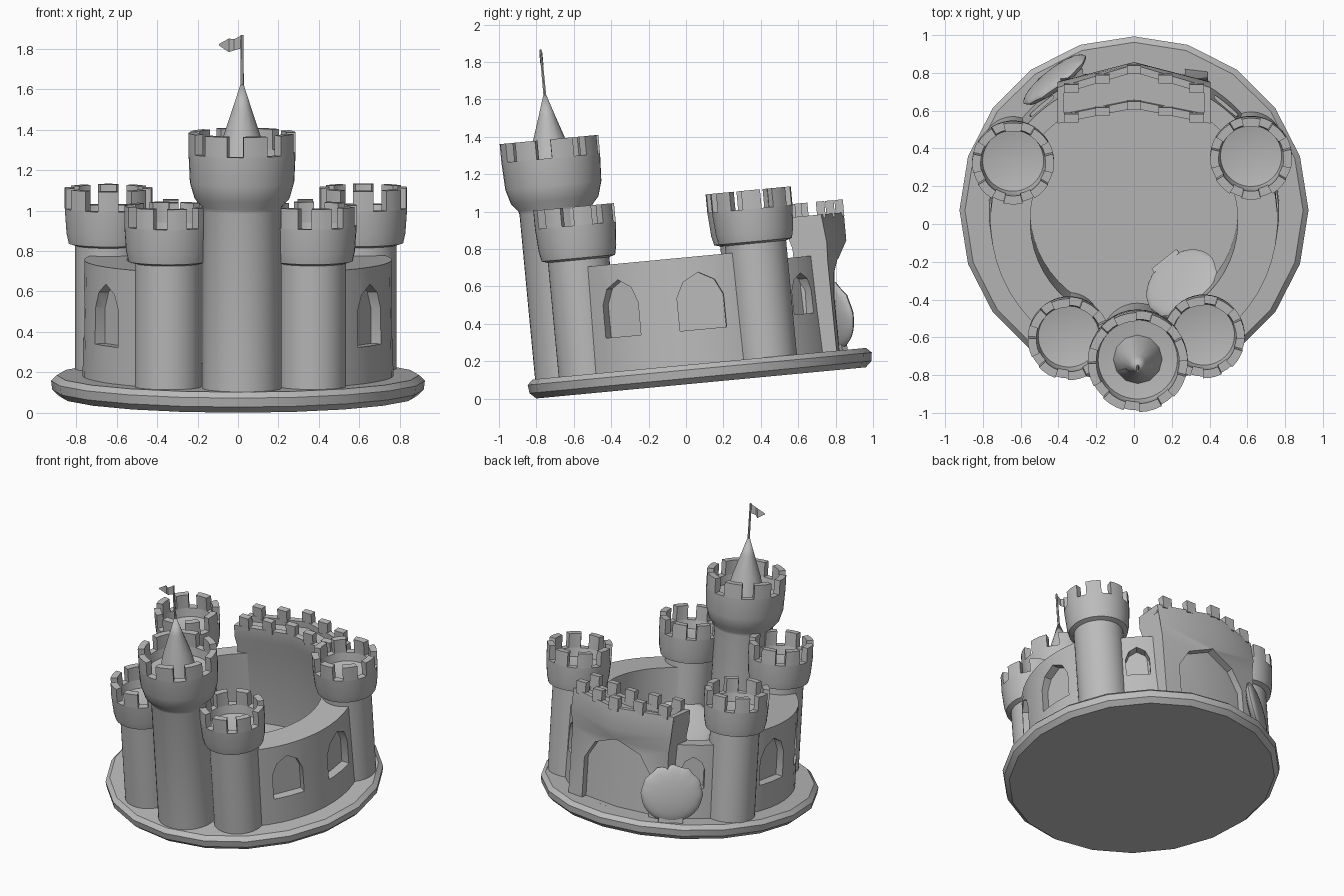
import bpy, bmesh, math
from mathutils import Matrix, Vector

cube = bpy.data.objects.get("Cube")
if cube:
    bpy.data.objects.remove(cube, do_unlink=True)

grey = bpy.data.materials.new("sand_grey")
grey.use_nodes = True
grey.diffuse_color = (0.5, 0.5, 0.5, 1)
grey.node_tree.nodes["Principled BSDF"].inputs["Base Color"].default_value = (0.5, 0.5, 0.5, 1)

# The whole castle leans gently forward
TILT = Matrix.Translation((0, 0.08, 0.09)) @ Matrix.Rotation(math.radians(5.4), 4, "X")
parts = []


def finish(bm, name, matrix=Matrix()):
    """Turn a bmesh into an object placed in the castle frame."""
    bmesh.ops.recalc_face_normals(bm, faces=bm.faces)
    bm.transform(matrix)
    mesh = bpy.data.meshes.new(name)
    bm.to_mesh(mesh)
    bm.free()
    mesh.materials.append(grey)
    ob = bpy.data.objects.new(name, mesh)
    bpy.context.collection.objects.link(ob)
    parts.append(ob)
    return ob


def revolve(profile, sides, angle=math.tau, start=0.0, closed=False):
    """Spin a (radius, height) profile around z."""
    bm = bmesh.new()
    vs = [bm.verts.new((r, 0, z)) for r, z in profile]
    edges = [bm.edges.new(p) for p in zip(vs, vs[1:])]
    geom = vs + edges
    if closed:
        geom += [bm.edges.new((vs[-1], vs[0])), bm.faces.new(vs)]
    bmesh.ops.spin(bm, geom=geom, axis=(0, 0, 1), cent=(0, 0, 0), angle=angle, steps=sides)
    bmesh.ops.remove_doubles(bm, verts=bm.verts, dist=1e-4)
    bm.transform(Matrix.Rotation(start, 4, "Z"))
    return bm


def box(bm, centre, size):
    m = Matrix.Translation(centre) @ Matrix.Diagonal((*size, 1))
    bmesh.ops.create_cube(bm, size=1, matrix=m)


def arch(half, bottom, top, depth, bend=0.0):
    """Pointed arch block running along y, optionally bent along its middle."""
    bm = bmesh.new()
    h = top - bottom
    low, apex = bm.verts.new((0, 0, bottom)), bm.verts.new((0, 0, top))
    for s in (-1, 1):
        side = [bm.verts.new((s * half * u, 0, bottom + h * v))
                for u, v in ((1, 0), (1, 0.58), (0.68, 0.85))]
        bm.faces.new([low] + side + [apex])
    new = bmesh.ops.extrude_face_region(bm, geom=bm.faces[:])["geom"]
    for v in new:
        if isinstance(v, bmesh.types.BMVert):
            v.co.y += depth
    for v in bm.verts:
        v.co.y -= bend * abs(v.co.x)
    return bm


def carve(target, cutters):
    for c in cutters:
        mod = target.modifiers.new("cut", "BOOLEAN")
        mod.object, mod.solver = c, "EXACT"
    bpy.context.view_layer.update()
    graph = bpy.context.evaluated_depsgraph_get()
    mesh = bpy.data.meshes.new_from_object(target.evaluated_get(graph))
    target.modifiers.clear()
    target.data = mesh
    for c in cutters:
        parts.remove(c)
        bpy.data.objects.remove(c, do_unlink=True)


# Base disc
finish(revolve([(0, -0.006), (0.885, -0.006), (0.918, 0.025), (0.924, 0.07), (0.895, 0.097), (0, 0.097)],
               20, start=math.pi / 2), "base")


# Towers with hollow, notched crowns
def tower(name, x, y, body, crown, flare, top, turn):
    sill = top - 0.1
    profile = [(0, 0.05), (body, 0.05), (body, flare[0][1] - 0.02)] + flare
    profile += [(crown, sill), (crown - 0.045, sill), (crown - 0.055, sill - 0.06), (0, sill - 0.09)]
    start = math.radians(turn)
    bm = revolve(profile, 40, start=start)
    rim = [f for f in bm.faces if all(abs(v.co.z - sill) < 1e-3 for v in f.verts)]

    def around(f):
        c = f.calc_center_median()
        return (math.atan2(c.y, c.x) - start) % math.tau

    rim.sort(key=around)
    merlons = [f for i, f in enumerate(rim) if i % 5 < 3]
    for item in bmesh.ops.extrude_face_region(bm, geom=merlons)["geom"]:
        if isinstance(item, bmesh.types.BMVert):
            item.co.z = top
    finish(bm, name, Matrix.Translation((x, y, 0)))


tower("main_tower", 0.02, -0.687, 0.195, 0.265,
      [(0.2, 1.0), (0.235, 1.04), (0.258, 1.12)], 1.366, 1.5)
small = [(0.165, 0.71), (0.197, 0.72), (0.208, 0.77)]
for name, x, y, turn in (("front_right_tower", -0.345, -0.6, -1.5), ("front_left_tower", 0.37, -0.59, -1.5),
                         ("back_right_tower", -0.64, 0.335, -13.5), ("back_left_tower", 0.62, 0.36, -13.5)):
    tower(name, x, y, 0.165, 0.217, small, 0.995, turn)

# Spire, pole and flag
at_spire = Matrix.Translation((0.02, -0.687, 0))
finish(revolve([(0, 1.17), (0.135, 1.17), (0.095, 1.34), (0.045, 1.49), (0, 1.63)], 12),
       "spire", at_spire)
finish(revolve([(0, 1.58), (0.009, 1.58), (0.007, 1.85), (0, 1.85)], 6), "flag_pole", at_spire)

bm = bmesh.new()
rows = [(0, 1.785, 1.85), (-0.04, 1.775, 1.83), (-0.065, 1.765, 1.832), (-0.115, 1.8, 1.806)]
pairs = [[bm.verts.new((x, 0.012 * math.sin(60 * x), z)) for z in (lo, hi)] for x, lo, hi in rows]
for a, b in zip(pairs, pairs[1:]):
    bm.faces.new((a[0], b[0], b[1], a[1]))
bmesh.ops.solidify(bm, geom=bm.faces[:], thickness=0.006)
finish(bm, "flag", at_spire)

# Curved walls between the towers: thick at the sides, thin and low beside the gate
WINDOWS = {"side": ((-31, 0.11, 0.28, 0.585), (3, 0.125, 0.28, 0.585)), "back": ((50, 0.08, 0.31, 0.53),)}
for kind, inner, top, first, last in (("side", 0.55, 0.67, -63, 30), ("back", 0.66, 0.615, 25, 60)):
    for hand, begin in (("left", first), ("right", 180 - last)):
        wall = finish(revolve([(inner, 0.05), (0.77, 0.05), (0.76, top), (inner, top)], 14,
                              math.radians(last - first), math.radians(begin), closed=True),
                      f"{kind}_wall_{hand}")
        cutters = []
        for angle, half, low, high in WINDOWS[kind]:
            a = angle if hand == "left" else 180 - angle
            m = Matrix.Rotation(math.radians(a - 90), 4, "Z") @ Matrix.Translation((0, 0.7, 0))
            cutters.append(finish(arch(half, low, high, 0.2), "window_cutter", m))
        carve(wall, cutters)

# Bent gatehouse: outer face, overhanging parapet, walkway, inner face (y, z, bend)
section = [(0.785, 0.05, 0.12), (0.79, 0.58, 0.14), (0.845, 0.68, 0.26), (0.845, 0.83, 0.3),
           (0.805, 0.83, 0.3), (0.805, 0.785, 0.3), (0.655, 0.785, 0.2), (0.655, 0.83, 0.2),
           (0.613, 0.83, 0.2), (0.613, 0.74, 0.2), (0.635, 0.66, 0.2), (0.635, 0.05, 0.2)]
bm = bmesh.new()
loops = []
for s in (-1, 0, 1):
    ring = []
    for y, z, bend in section:
        x = s * (0.405 if z > 0.65 else 0.39)
        ring.append(bm.verts.new((x, y - bend * abs(x), z)))
    loops.append(ring)
n = len(section)
for a, b in zip(loops, loops[1:]):
    for i in range(n):
        bm.faces.new((a[i], a[(i + 1) % n], b[(i + 1) % n], b[i]))
bm.faces.new(loops[0])
bm.faces.new(loops[-1][::-1])
gate = finish(bm, "gatehouse")
door = finish(arch(0.27, 0.097, 0.59, 0.3, 0.13), "door_cutter", Matrix.Translation((0, 0.74, 0)))
carve(gate, [door])

# Gatehouse merlons and parapet ends
bm = bmesh.new()
for i in range(-2, 3):
    x = i * 0.166
    for y, bend in ((0.634, 0.2), (0.824, 0.3)):
        box(bm, (x, y - bend * abs(x), 0.855), (0.075, 0.045, 0.09))
for s in (-1, 1):
    box(bm, (s * 0.388, 0.73 - 0.25 * 0.388, 0.8), (0.034, 0.17, 0.06))
finish(bm, "gatehouse_merlons")


# Scallop shells leaning on the walls
def shell(name, centre, normal, radius, thick):
    bm = bmesh.new()
    bmesh.ops.create_uvsphere(bm, u_segments=36, v_segments=12, radius=1)
    for v in bm.verts:
        a = math.atan2(v.co.y, v.co.x)
        r = math.hypot(v.co.x, v.co.y)
        fan = max(0.0, math.sin(a) + 0.5)
        k = radius * (1 + 0.025 * fan * math.cos(12 * a) * r)
        v.co = (v.co.x * k, v.co.y * k * 0.95, v.co.z * thick)
    box(bm, (0, -radius * 0.88, 0), (radius * 0.8, radius * 0.16, thick * 0.8))
    turn = Vector(normal).to_track_quat("Z", "Y").to_matrix().to_4x4()
    finish(bm, name, Matrix.Translation(centre) @ turn)


shell("outer_shell", (-0.42, 0.715, 0.29), (-0.61, 0.79, 0.12), 0.205, 0.045)
shell("courtyard_shell", (0.25, -0.365, 0.3), (-0.4, 0.5, 0.6), 0.21, 0.03)

# Lean everything and shade
bpy.ops.object.select_all(action="DESELECT")
for ob in parts:
    ob.data.transform(TILT)
    ob.select_set(True)
bpy.context.view_layer.objects.active = parts[0]
bpy.ops.object.shade_smooth_by_angle(angle=math.radians(35))
